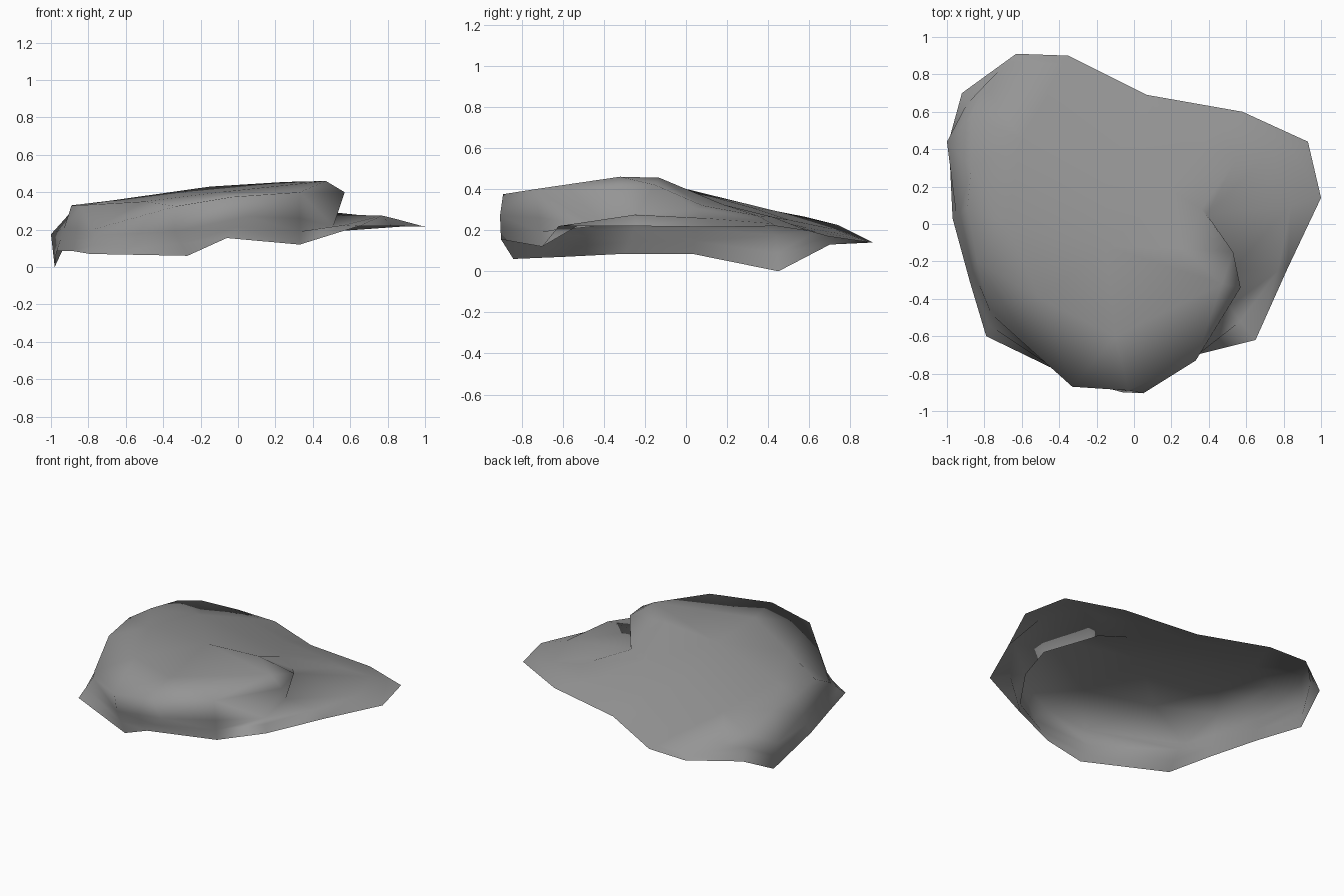
import bpy
import bmesh
from mathutils import Vector

default_cube = bpy.data.objects.get("Cube")
if default_cube:
    bpy.data.objects.remove(default_cube, do_unlink=True)


def make_material(name, value):
    material = bpy.data.materials.new(name)
    material.use_nodes = True
    colour = (value, value, value, 1)
    material.diffuse_color = colour
    material.node_tree.nodes["Principled BSDF"].inputs["Base Color"].default_value = colour
    return material


# Open lower edge of the slab, counterclockwise from the front
rim = [
    (-.27, -.84, .06), (-.06, -.9, .155), (.33, -.7, .12), (.65, -.62, .22),
    (.82, -.24, .22), (1, .14, .215), (.93, .44, .22), (.58, .6, .195),
    (.07, .69, .17), (-.35, .9, .14), (-.63, .91, .14), (-.92, .7, .13),
    (-.98, .45, 0), (-.97, .03, .085), (-.88, -.3, .085), (-.79, -.6, .07),
]

# Upper edge of the side walls, matched to the rim
shoulder = [
    (-.33, -.87, .325), (-.03, -.89, .375), (.33, -.73, .4), (.57, -.34, .4),
    (.53, -.15, .42), (.36, .08, .32), (.55, .35, .27), (.35, .42, .265),
    (0, .5, .25), (-.45, .72, .205), (-.8, .74, .225), (-.87, .58, .265),
    (-.87, .3, .32), (-.89, .09, .33), (-.84, -.2, .33), (-.78, -.44, .2),
]

# Coarse ring around the crown, one point for each pair of shoulder points
crown = [
    (-.1, -.6, .4), (.47, -.32, .46), (.25, -.13, .455), (.2, .18, .325),
    (-.15, .32, .31), (-.6, .45, .29), (-.68, 0, .355), (-.5, -.4, .35),
]
summit = (-.15, -.12, .43)


def middle_ring(lower, upper, shaped):
    """Ring halfway between two others, with a few points shaped by hand."""
    ring = [(Vector(low) + Vector(high)) / 2 for low, high in zip(lower, upper)]
    for index, point in shaped.items():
        ring[index] = Vector(point)
    return ring


# Middle of the walls: front bulge, ledge root under the lip, right corners
waist = middle_ring(rim, shoulder, {
    0: (-.34, -.83, .19), 1: (.05, -.905, .27), 3: (.51, -.44, .22),
    4: (.53, -.24, .28), 5: (.39, .05, .305), 12: (-1, .44, .175),
    15: (-.765, -.48, .17),
})
# Crest of the side ledge, just inside its edge
skirt = middle_ring(rim, waist, {
    3: (.57, -.52, .225), 4: (.77, -.25, .275), 5: (.84, .1, .258),
})


def add_ring(bm, points):
    return [bm.verts.new(point) for point in points]


def bridge(bm, outer, inner):
    """Join two rings; the inner ring may have fewer points."""
    count = len(outer)
    step = count // len(inner)
    for i in range(count):
        j = (i + 1) % count
        corners = [outer[i], outer[j], inner[j // step], inner[i // step]]
        bm.faces.new(list(dict.fromkeys(corners)))


# Build the open rock shell ring by ring
bm = bmesh.new()
rings = [add_ring(bm, points) for points in (rim, skirt, waist, shoulder, crown)]
for outer, inner in zip(rings, rings[1:]):
    bridge(bm, outer, inner)
peak = bm.verts.new(summit)
top_ring = rings[-1]
for i, vert in enumerate(top_ring):
    bm.faces.new((vert, top_ring[(i + 1) % len(top_ring)], peak))
bmesh.ops.triangulate(bm, faces=bm.faces[:])
for face in bm.faces:
    face.smooth = True

mesh = bpy.data.meshes.new("rock_slab")
bm.to_mesh(mesh)
bm.free()
mesh.materials.append(make_material("stone grey", .3))
rock_slab = bpy.data.objects.new("rock_slab", mesh)
bpy.context.collection.objects.link(rock_slab)
